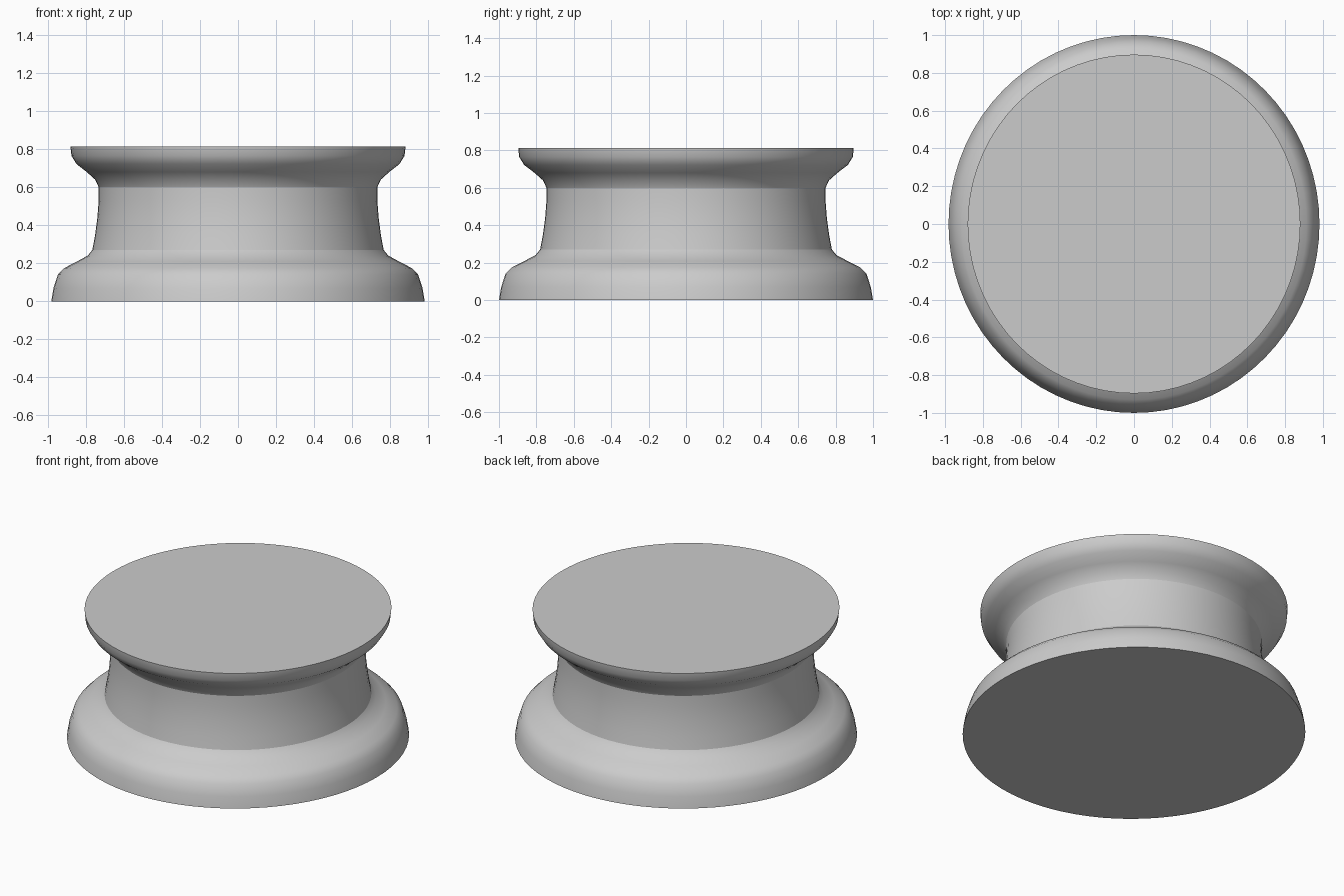
import bpy, bmesh, math

cube = bpy.data.objects.get("Cube")
if cube:
    bpy.data.objects.remove(cube, do_unlink=True)

SEGMENTS = 72
X_SCALE = 0.982  # the plan is very slightly oval

stone = bpy.data.materials.new("light_grey")
stone.use_nodes = True
stone.diffuse_color = (0.6, 0.6, 0.6, 1)
stone.node_tree.nodes["Principled BSDF"].inputs["Base Color"].default_value = (0.6, 0.6, 0.6, 1)


def lathe(name, profile, cap_bottom=False, cap_top=False):
    """Revolve a (radius, height) profile, listed bottom to top."""
    bm = bmesh.new()
    rings = []
    for r, z in profile:
        rings.append([bm.verts.new((r * X_SCALE * math.cos(a), r * math.sin(a), z))
                      for a in (2 * math.pi * i / SEGMENTS for i in range(SEGMENTS))])
    for low, high in zip(rings, rings[1:]):
        for i in range(SEGMENTS):
            j = (i + 1) % SEGMENTS
            bm.faces.new((low[i], low[j], high[j], high[i]))
    if cap_bottom:
        bm.faces.new(rings[0][::-1])
    if cap_top:
        bm.faces.new(rings[-1])
    mesh = bpy.data.meshes.new(name)
    bm.to_mesh(mesh)
    bm.free()
    mesh.materials.append(stone)
    obj = bpy.data.objects.new(name, mesh)
    bpy.context.collection.objects.link(obj)
    bpy.ops.object.select_all(action='DESELECT')
    obj.select_set(True)
    bpy.context.view_layer.objects.active = obj
    bpy.ops.object.shade_smooth_by_angle(angle=math.radians(45))
    return obj


# Rounded foot with a flat underside
lathe("base", [(1.0, 0), (0.988, 0.07), (0.965, 0.14), (0.93, 0.175),
               (0.865, 0.208), (0.805, 0.24), (0.78, 0.27)], cap_bottom=True)

# Slightly waisted neck, with crisp joints above and below
lathe("neck", [(0.78, 0.27), (0.765, 0.35), (0.753, 0.44), (0.746, 0.53), (0.746, 0.60)])

# Flaring rim with a flat top
lathe("top_rim", [(0.746, 0.60), (0.765, 0.64), (0.81, 0.68), (0.865, 0.722),
                  (0.892, 0.765), (0.897, 0.813)], cap_top=True)
